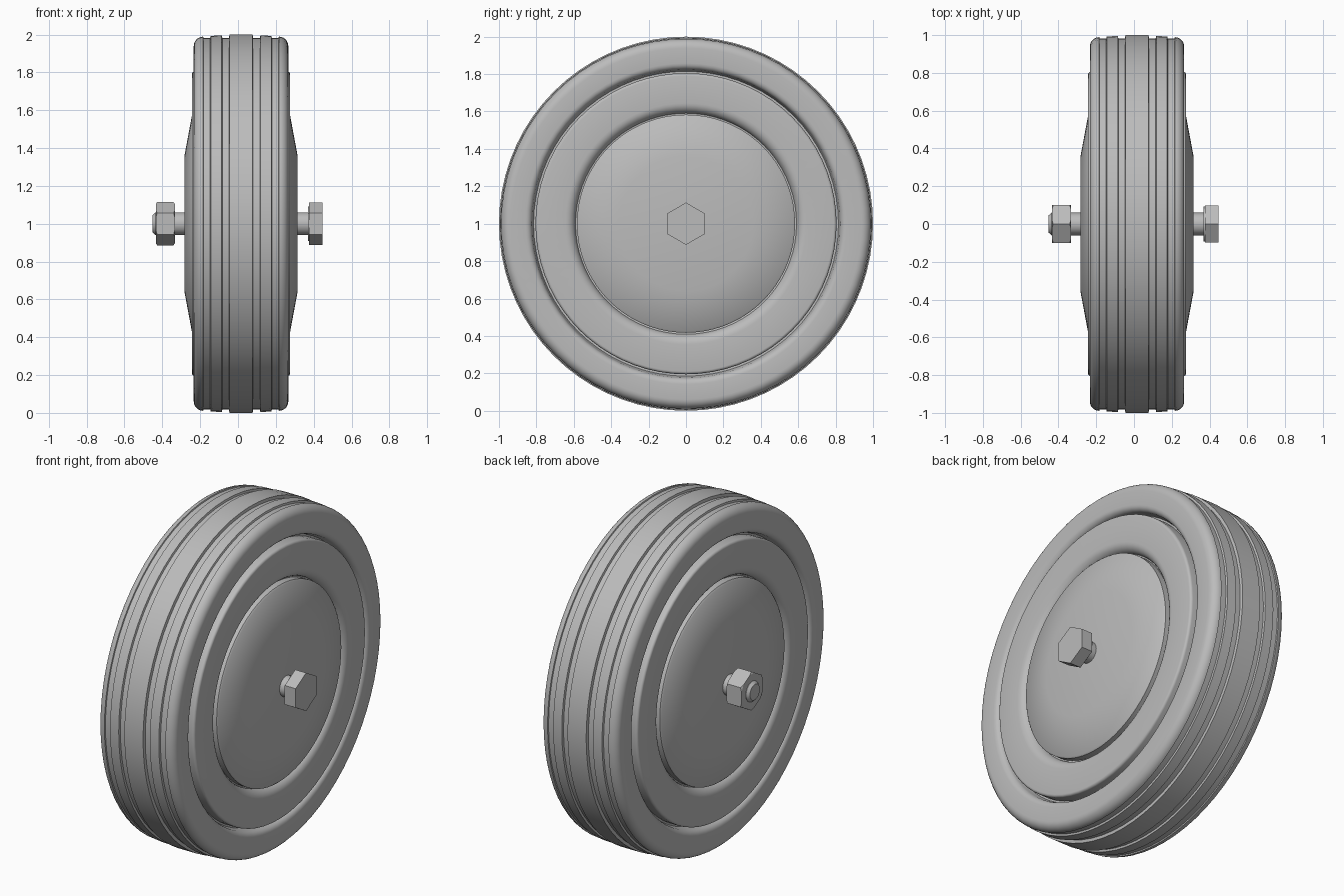
import bpy, bmesh, math
from mathutils import Matrix, Vector

cube = bpy.data.objects.get("Cube")
if cube:
    bpy.data.objects.remove(cube, do_unlink=True)

grey = bpy.data.materials.new("plain grey")
grey.use_nodes = True
GREY = (0.5, 0.5, 0.5, 1)
grey.diffuse_color = GREY
grey.node_tree.nodes["Principled BSDF"].inputs["Base Color"].default_value = GREY

WHEEL_X = 0.016   # middle plane of the wheel
AXLE_Z = 1.0


def arc(cx, cr, radius, start, end, steps=5):
    """Rounded corner in the (x, radius) plane, angles in degrees."""
    angles = [math.radians(start + (end - start) * i / steps) for i in range(steps + 1)]
    return [(cx + radius * math.cos(a), cr + radius * math.sin(a)) for a in angles]


def mirrored(half):
    """Complete a profile running from the middle plane out to +x."""
    return [(-x, r) for x, r in reversed(half)] + half


def lathe(name, profile, x=WHEEL_X, sides=72, closed=False, smooth=True):
    """Turn an (x, radius) profile about the axle."""
    bm = bmesh.new()
    verts = [bm.verts.new((px, 0, r)) for px, r in profile]
    pairs = list(zip(verts, verts[1:]))
    if closed:
        pairs.append((verts[-1], verts[0]))
    edges = [bm.edges.new(p) for p in pairs]
    bmesh.ops.spin(bm, geom=verts + edges, cent=(0, 0, 0), axis=(1, 0, 0),
                   angle=math.tau, steps=sides, use_duplicate=False)
    bmesh.ops.remove_doubles(bm, verts=bm.verts, dist=0.0001)
    return finish(name, bm, x, smooth)


def finish(name, bm, x, smooth=True):
    bmesh.ops.recalc_face_normals(bm, faces=bm.faces)
    mesh = bpy.data.meshes.new(name)
    bm.to_mesh(mesh)
    bm.free()
    mesh.materials.append(grey)
    obj = bpy.data.objects.new(name, mesh)
    obj.location = (x, 0, AXLE_Z)
    bpy.context.collection.objects.link(obj)
    if smooth:
        bpy.ops.object.select_all(action='DESELECT')
        obj.select_set(True)
        bpy.context.view_layer.objects.active = obj
        bpy.ops.object.shade_smooth_by_angle(angle=math.radians(35))
    return obj


def hexagon(name, x_min, x_max, radius, chamfer_ends):
    """Hexagonal prism along x whose corners are trimmed by a cone at some ends."""
    bm = bmesh.new()
    turn = Matrix.Rotation(math.pi / 2, 4, 'Y')
    length = x_max - x_min
    bmesh.ops.create_cone(bm, cap_ends=True, segments=6, radius1=radius, radius2=radius,
                          depth=length, matrix=turn)
    # put a corner straight up
    if max(v.co.z for v in bm.verts) < radius * 0.99:
        bmesh.ops.rotate(bm, verts=bm.verts, matrix=Matrix.Rotation(math.pi / 6, 3, 'X'))
    # trim each corner with a sloping plane
    for end in chamfer_ends:
        for k in range(6):
            a = math.pi / 2 + k * math.pi / 3
            out = Vector((0, math.cos(a), math.sin(a)))
            point = out * radius * 0.9 + Vector((end * length / 2, 0, 0))
            cut = bmesh.ops.bisect_plane(bm, geom=bm.verts[:] + bm.edges[:] + bm.faces[:],
                                         plane_co=point, plane_no=out * 0.6 + Vector((end, 0, 0)),
                                         clear_outer=True)
            rim = [e for e in cut["geom_cut"] if isinstance(e, bmesh.types.BMEdge)]
            bmesh.ops.holes_fill(bm, edges=rim, sides=0)
    return finish(name, bm, (x_min + x_max) / 2, smooth=False)


# Tyre: ribbed tread, round shoulder, flat sidewall rolling into the rim groove
tread = [(0.061, 1.0), (0.064, 0.983), (0.099, 0.983), (0.102, 0.995),
         (0.160, 0.993), (0.163, 0.982), (0.198, 0.982), (0.200, 0.989)]
shoulder = arc(0.200, 0.939, 0.05, 90, 0, 7)
bead = arc(0.215, 0.858, 0.035, 0, -90)
tyre_half = tread + shoulder + bead + [(0.19, 0.815), (0.19, 0.75)]
lathe("tyre", mirrored(tyre_half), closed=True)

# Rim: raised ring with rounded edges, falling into a recess around the hub
outer_edge = [(0.19, 0.805)] + arc(0.245, 0.790, 0.015, 90, 0, 4)
inner_edge = arc(0.205, 0.645, 0.055, 0, -80, 6)
lathe("rim", mirrored(outer_edge + inner_edge + [(0.205, 0.55)]), closed=True)

# Hub: shallow dish cover on both sides
hub_half = [(0.20, 0.583), (0.252, 0.583), (0.259, 0.575), (0.299, 0.36), (0.299, 0)]
lathe("hub", mirrored(hub_half))

# Axle bolt with a chamfered threaded end
bolt = [(-0.452, 0), (-0.452, 0.046), (-0.436, 0.06), (0.38, 0.06), (0.38, 0)]
lathe("axle_bolt", bolt, x=0, sides=32)
lathe("bolt_collar", [(0.369, 0), (0.369, 0.092), (0.38, 0.092), (0.38, 0)], x=0, sides=32)
hexagon("bolt_head", 0.375, 0.447, 0.113, ())
hexagon("axle_nut", -0.434, -0.334, 0.115, (-1, 1))
